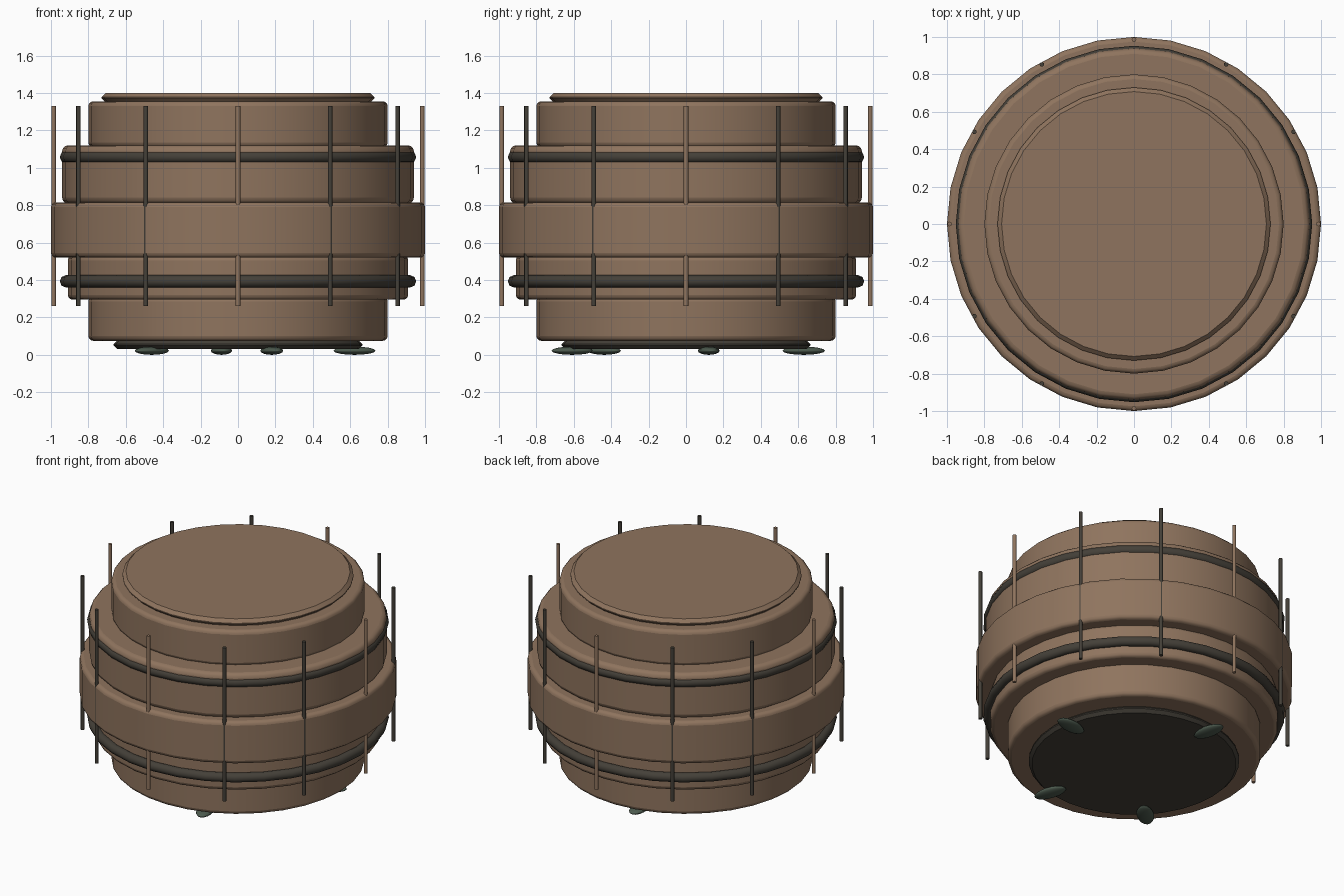
import bpy, math

if "Cube" in bpy.data.objects:
    bpy.data.objects.remove(bpy.data.objects["Cube"])


def material(name, color):
    m = bpy.data.materials.new(name)
    m.diffuse_color = (*color, 1)
    m.use_nodes = True
    m.node_tree.nodes["Principled BSDF"].inputs["Base Color"].default_value = m.diffuse_color
    return m


WOOD = material("brown_wood", (0.275, 0.175, 0.112))
IRON = material("dark_iron", (0.058, 0.051, 0.04))
MOSS = material("dark_green", (0.075, 0.105, 0.078))


def finish(name, mat, angle=35):
    ob = bpy.context.object
    ob.name = name
    ob.data.materials.append(mat)
    bpy.ops.object.shade_smooth_by_angle(angle=math.radians(angle))
    return ob


def drum(name, radius, z0, z1, mat, bevel, segments):
    """Upright disc with bevelled rims."""
    bpy.ops.mesh.primitive_cylinder_add(vertices=32, radius=radius, depth=z1 - z0,
                                        location=(0, 0, (z0 + z1) / 2))
    ob = finish(name, mat)
    b = ob.modifiers.new("rim", 'BEVEL')
    b.width, b.segments = bevel, segments
    b.limit_method, b.angle_limit = 'ANGLE', math.radians(40)
    return ob


# Stacked barrel body
drum("lower_drum", 0.80, 0.075, 0.31, WOOD, 0.025, 3)
drum("lower_shoulder", 0.91, 0.295, 0.53, WOOD, 0.025, 3)
drum("middle_belly", 1.00, 0.52, 0.815, WOOD, 0.025, 3)
drum("upper_shoulder", 0.94, 0.81, 1.12, WOOD, 0.03, 3)
drum("upper_drum", 0.80, 1.11, 1.355, WOOD, 0.025, 3)

# Lid and base plates with chamfered edges
drum("lid", 0.73, 1.35, 1.40, WOOD, 0.022, 1)
drum("base_plate", 0.665, 0.03, 0.078, IRON, 0.02, 1)

# Hoops
for name, z in (("lower_hoop", 0.393), ("upper_hoop", 1.057)):
    bpy.ops.mesh.primitive_torus_add(major_segments=32, minor_segments=8,
                                     major_radius=0.92, minor_radius=0.033,
                                     location=(0, 0, z))
    finish(name, IRON, 50)

# Upright rods, every third one wooden
for i in range(12):
    a = math.radians(30 * i)
    bpy.ops.mesh.primitive_cylinder_add(vertices=8, radius=0.0125, depth=1.07,
                                        location=(0.985 * math.cos(a), 0.985 * math.sin(a), 0.795),
                                        rotation=(0, 0, a))
    finish(f"rod_{i + 1}", WOOD if i % 3 == 0 else IRON, 50)

# Flattened feet pointing outwards
for i, deg in enumerate((11, 98, 223.5, 286.5)):
    a = math.radians(deg)
    bpy.ops.mesh.primitive_uv_sphere_add(segments=16, ring_count=8, radius=1,
                                         location=(0.635 * math.cos(a), 0.635 * math.sin(a), 0.022),
                                         rotation=(0, 0, a))
    bpy.context.object.scale = (0.115, 0.055, 0.022)
    finish(f"foot_{i + 1}", MOSS, 60)
